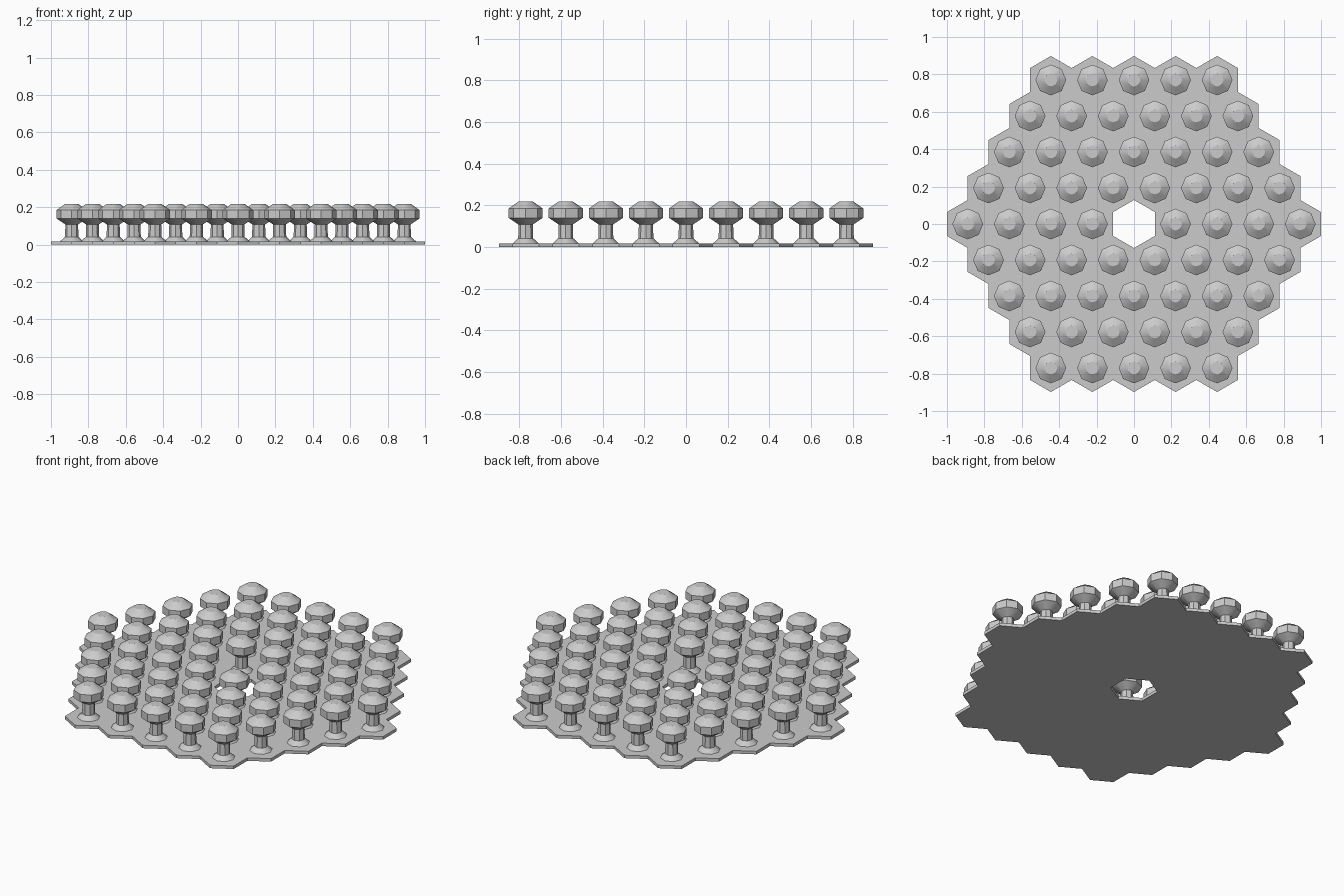
import bpy, bmesh, math
from mathutils import Vector

PITCH = 2 / 9                      # distance between neighbouring cells
CELL_R = PITCH / math.sqrt(3)      # corner radius of a hexagonal cell
PLATE_H = 0.018
RINGS = 4
SIDES = 8
# radius, height from the foot up to the flat cap
PROFILE = [(0.062, PLATE_H), (0.036, 0.042), (0.034, 0.108),
           (0.082, 0.14), (0.082, 0.185), (0.035, 0.218)]

cube = bpy.data.objects.get("Cube")
if cube:
    bpy.data.objects.remove(cube, do_unlink=True)

grey = bpy.data.materials.new("plain_grey")
grey.use_nodes = True
colour = (0.6, 0.6, 0.6, 1)
grey.diffuse_color = colour
grey.node_tree.nodes["Principled BSDF"].inputs["Base Color"].default_value = colour


def finish(bm, name):
    bmesh.ops.recalc_face_normals(bm, faces=bm.faces)
    mesh = bpy.data.meshes.new(name)
    bm.to_mesh(mesh)
    bm.free()
    mesh.materials.append(grey)
    obj = bpy.data.objects.new(name, mesh)
    bpy.context.collection.objects.link(obj)
    return obj


def ring(bm, centre, radius, z, sides):
    """Polygon ring with one corner pointing along +y."""
    angles = [math.pi / 2 + math.tau * i / sides for i in range(sides)]
    return [bm.verts.new((centre.x + radius * math.cos(a),
                          centre.y + radius * math.sin(a), z)) for a in angles]


# Hexagonal grid of cells with the middle one left out
cells = []
for row in range(-RINGS, RINGS + 1):
    count = 2 * RINGS + 1 - abs(row)
    for i in range(count):
        if row or i != RINGS:
            cells.append(Vector(((i - (count - 1) / 2) * PITCH,
                                 row * CELL_R * 1.5, 0)))

# Base plate: joined hexagons, extruded upwards as one slab
bm = bmesh.new()
for c in cells:
    bm.faces.new(ring(bm, c, CELL_R, 0, 6))
bmesh.ops.remove_doubles(bm, verts=bm.verts, dist=0.001)
bottom = list(bm.faces)
slab = bmesh.ops.extrude_face_region(bm, geom=bottom, use_keep_orig=True)
top = [v for v in slab["geom"] if isinstance(v, bmesh.types.BMVert)]
bmesh.ops.translate(bm, verts=top, vec=(0, 0, PLATE_H))
# Merge the flat cells into one clean surface
bmesh.ops.dissolve_limit(bm, angle_limit=0.01, verts=bm.verts, edges=bm.edges)
bmesh.ops.triangulate(bm, faces=[f for f in bm.faces if len(f.verts) > 4])
finish(bm, "base_plate")

# Knob: an eight-sided turned profile, shared by every cell
bm = bmesh.new()
rings = [ring(bm, Vector(), r, z, SIDES) for r, z in PROFILE]
for low, high in zip(rings, rings[1:]):
    for i in range(SIDES):
        j = (i + 1) % SIDES
        bm.faces.new((low[i], low[j], high[j], high[i]))
bm.faces.new(rings[-1])
bm.faces.new(rings[0][::-1])
knob = finish(bm, "knob_1")
bpy.ops.object.select_all(action='DESELECT')
knob.select_set(True)
bpy.context.view_layer.objects.active = knob
bpy.ops.object.shade_smooth_by_angle(angle=math.radians(32))

# Place one knob on each cell
knob.location = cells[0]
for n, c in enumerate(cells[1:], 2):
    copy = bpy.data.objects.new(f"knob_{n}", knob.data)
    copy.location = c
    bpy.context.collection.objects.link(copy)
